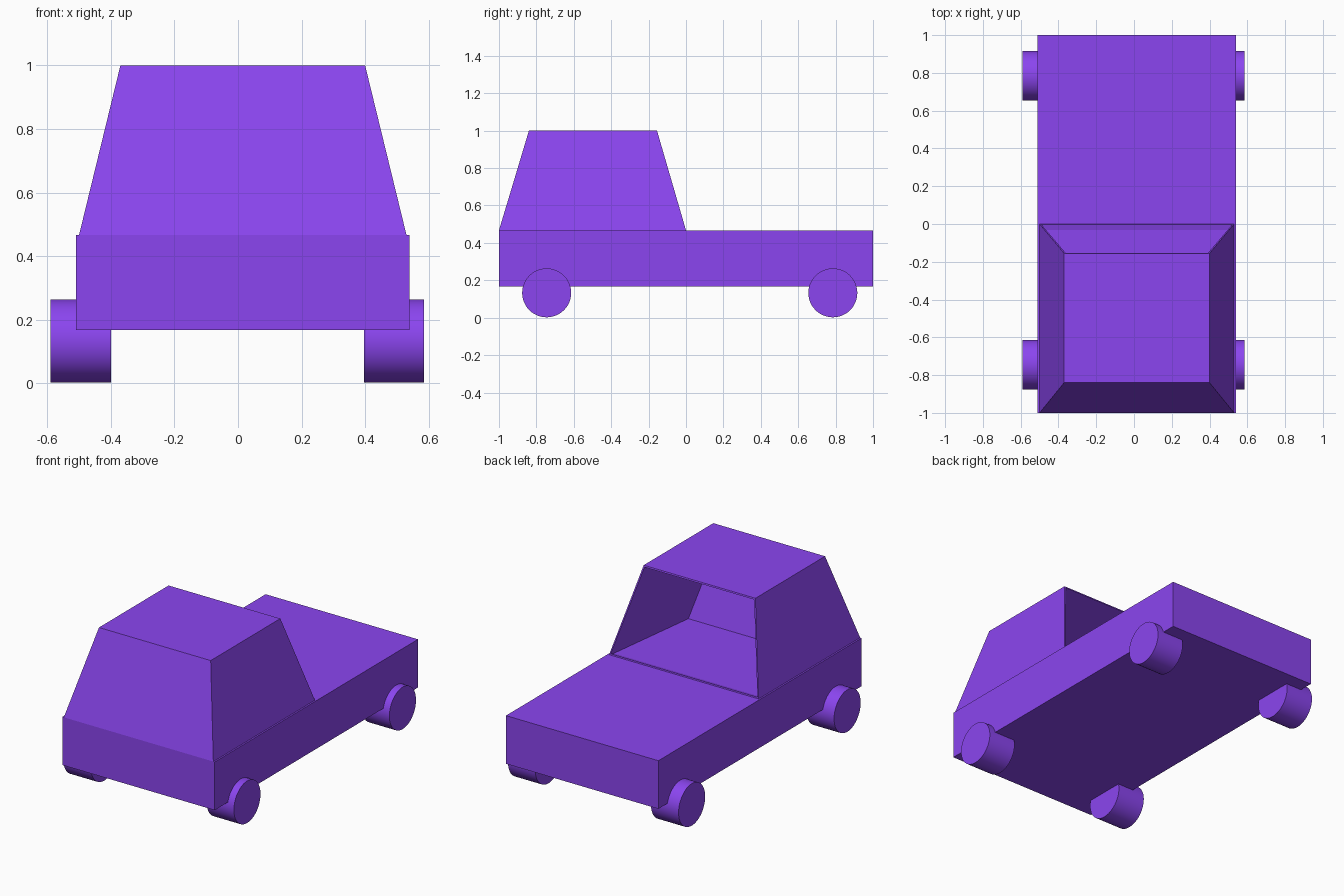
import bpy, bmesh, math
from mathutils import Vector

if "Cube" in bpy.data.objects:
    bpy.data.objects.remove(bpy.data.objects["Cube"])

purple = bpy.data.materials.new("purple")
purple.diffuse_color = (0.26, 0.06, 0.87, 1)
purple.use_nodes = True
purple.node_tree.nodes["Principled BSDF"].inputs["Base Color"].default_value = purple.diffuse_color


def add_mesh(name, bm):
    bmesh.ops.recalc_face_normals(bm, faces=bm.faces)
    mesh = bpy.data.meshes.new(name)
    bm.to_mesh(mesh)
    bm.free()
    mesh.materials.append(purple)
    obj = bpy.data.objects.new(name, mesh)
    bpy.context.collection.objects.link(obj)
    return obj


def frustum(bottom, top):
    """Box between two rectangles, each given as (x0, x1, y0, y1, z)."""
    bm = bmesh.new()
    bmesh.ops.create_cube(bm, size=2)
    for v in bm.verts:
        x0, x1, y0, y1, z = top if v.co.z > 0 else bottom
        v.co = (x1 if v.co.x > 0 else x0, y1 if v.co.y > 0 else y0, z)
    bm.normal_update()
    return bm


# Flat body slab
X0, X1, DECK = -0.51, 0.54, 0.467
add_mesh("body", frustum((X0, X1, -1, 1, 0.167), (X0, X1, -1, 1, DECK)))

# Cabin: tapered block with its rear face inset and pushed inwards
bm = frustum((X0 + 0.01, X1 - 0.01, -1, 0, DECK), (-0.37, 0.40, -0.84, -0.155, 1.0))
rear = max(bm.faces, key=lambda f: f.normal.y)
inward = -rear.normal.copy()
bmesh.ops.inset_region(bm, faces=[rear], thickness=0.012)
rear = bmesh.ops.extrude_discrete_faces(bm, faces=[rear])["faces"][0]
centre = rear.calc_center_median()
for v in rear.verts:
    v.co = centre + (v.co - centre) * 0.91 + inward * 0.625
add_mesh("cabin", bm)

# Four wheels
R = 0.131
for end, y in (("front", -0.745), ("rear", 0.785)):
    for side, xa, xb in (("left", -0.59, -0.40), ("right", 0.397, 0.585)):
        bpy.ops.mesh.primitive_cylinder_add(
            vertices=48, radius=R, depth=xb - xa,
            location=((xa + xb) / 2, y, R + 0.002), rotation=(0, math.pi / 2, 0))
        wheel = bpy.context.object
        wheel.name = f"{end}_{side}_wheel"
        wheel.data.materials.append(purple)
        bpy.ops.object.shade_smooth_by_angle(angle=math.radians(30))
